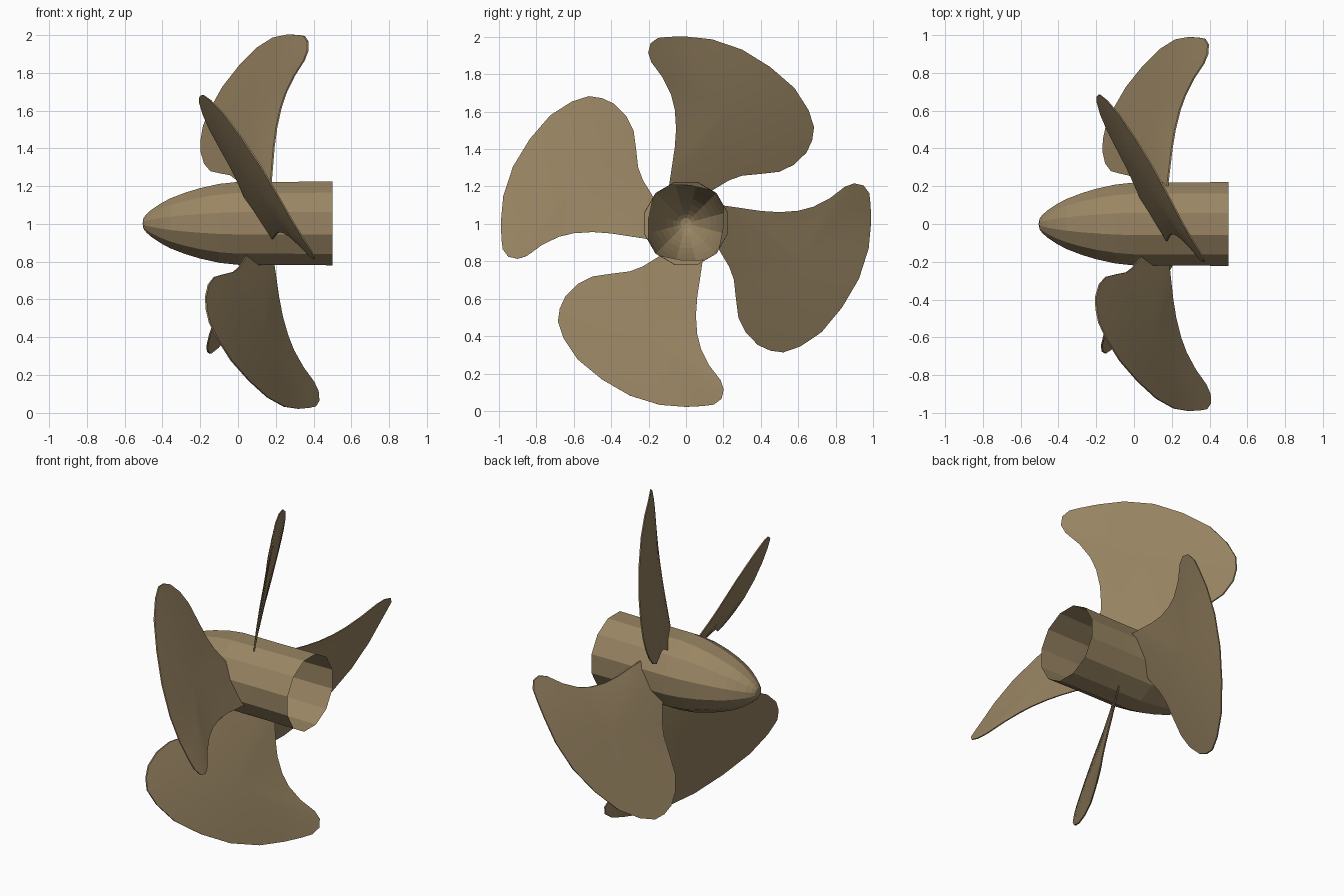
import bpy, bmesh, math

if "Cube" in bpy.data.objects:
    bpy.data.objects.remove(bpy.data.objects["Cube"])

bronze = bpy.data.materials.new("bronze")
bronze.diffuse_color = (0.32, 0.235, 0.125, 1)
bronze.use_nodes = True
bronze.node_tree.nodes["Principled BSDF"].inputs["Base Color"].default_value = bronze.diffuse_color
CZ = 1.003      # height of the shaft axis
TILT = 0.03     # slight lean of the blade set


def finish(name, bm):
    bmesh.ops.recalc_face_normals(bm, faces=bm.faces)
    me = bpy.data.meshes.new(name)
    bm.to_mesh(me)
    bm.free()
    me.materials.append(bronze)
    ob = bpy.data.objects.new(name, me)
    bpy.context.collection.objects.link(ob)
    return ob


# Hub: twelve-sided bullet shell, open at the rear
profile = [(-0.5, 0.03), (-0.485, 0.05), (-0.46, 0.073), (-0.41, 0.108), (-0.36, 0.136),
           (-0.28, 0.168), (-0.2, 0.193), (-0.1, 0.216), (0.0, 0.227), (0.25, 0.227), (0.5, 0.23)]
bm = bmesh.new()
rings = []
for x, r in profile:
    rings.append([bm.verts.new((x, r * math.cos(math.radians(15 + 30 * i)),
                                CZ + r * math.sin(math.radians(15 + 30 * i)))) for i in range(12)])
for a, b in zip(rings, rings[1:]):
    for i in range(12):
        j = (i + 1) % 12
        bm.faces.new((a[i], a[j], b[j], b[i]))
tip = bm.verts.new((-0.505, 0, CZ))
for i in range(12):
    bm.faces.new((tip, rings[0][(i + 1) % 12], rings[0][i]))
finish("hub", bm)

# Blade outline as (sideways, outward) points, seen along the shaft
outline = [(-0.09, 0.2), (-0.075, 0.3), (-0.06, 0.4), (-0.053, 0.5), (-0.06, 0.6), (-0.08, 0.68),
           (-0.125, 0.77), (-0.185, 0.85), (-0.202, 0.9), (-0.19, 0.95), (-0.15, 0.98),
           (-0.09, 0.987), (0, 0.99), (0.14, 0.977), (0.3, 0.925), (0.45, 0.835), (0.58, 0.725),
           (0.655, 0.61), (0.685, 0.52), (0.675, 0.45), (0.645, 0.385), (0.58, 0.32),
           (0.5, 0.28), (0.4, 0.267), (0.3, 0.256), (0.23, 0.23), (0.14, 0.175), (0.02, 0.2)]
MID = (0.2, 0.6)


def pitch(t, r):
    # raked and slightly cupped blade surface
    return 0.078 + 0.205 * r - 0.65 * t + (0.08 + 0.11 * r) * 0.5 * (t + math.sqrt(t * t + 0.01))


def blade(name, angle):
    bm = bmesh.new()
    ca, sa = math.cos(angle), math.sin(angle)

    def vert(s, p, side):
        t = MID[0] + (p[0] - MID[0]) * s
        r = MID[1] + (p[1] - MID[1]) * s
        x = pitch(t, r) + side * (0.004 + 0.013 * (1 - s * s))
        y, z = t * ca - r * sa, t * sa + r * ca
        return bm.verts.new((x - TILT * z, y, CZ + z + TILT * x))

    n = len(outline)
    rims = []
    for side in (-1, 1):
        rows = [[vert(s, p, side) for p in outline] for s in (1, 0.9, 0.75, 0.5, 0.25)]
        for a, b in zip(rows, rows[1:]):
            for i in range(n):
                j = (i + 1) % n
                bm.faces.new((a[i], a[j], b[j], b[i]))
        c = vert(0, MID, side)
        for i in range(n):
            bm.faces.new((rows[-1][i], rows[-1][(i + 1) % n], c))
        rims.append(rows[0])
    for i in range(n):
        j = (i + 1) % n
        bm.faces.new((rims[0][i], rims[0][j], rims[1][j], rims[1][i]))
    ob = finish(name, bm)
    bpy.context.view_layer.objects.active = ob
    ob.select_set(True)
    bpy.ops.object.shade_smooth_by_angle(angle=math.radians(35))
    ob.select_set(False)


# Four blades around the shaft
for k in range(4):
    blade(f"blade_{k + 1}", k * math.pi / 2)
